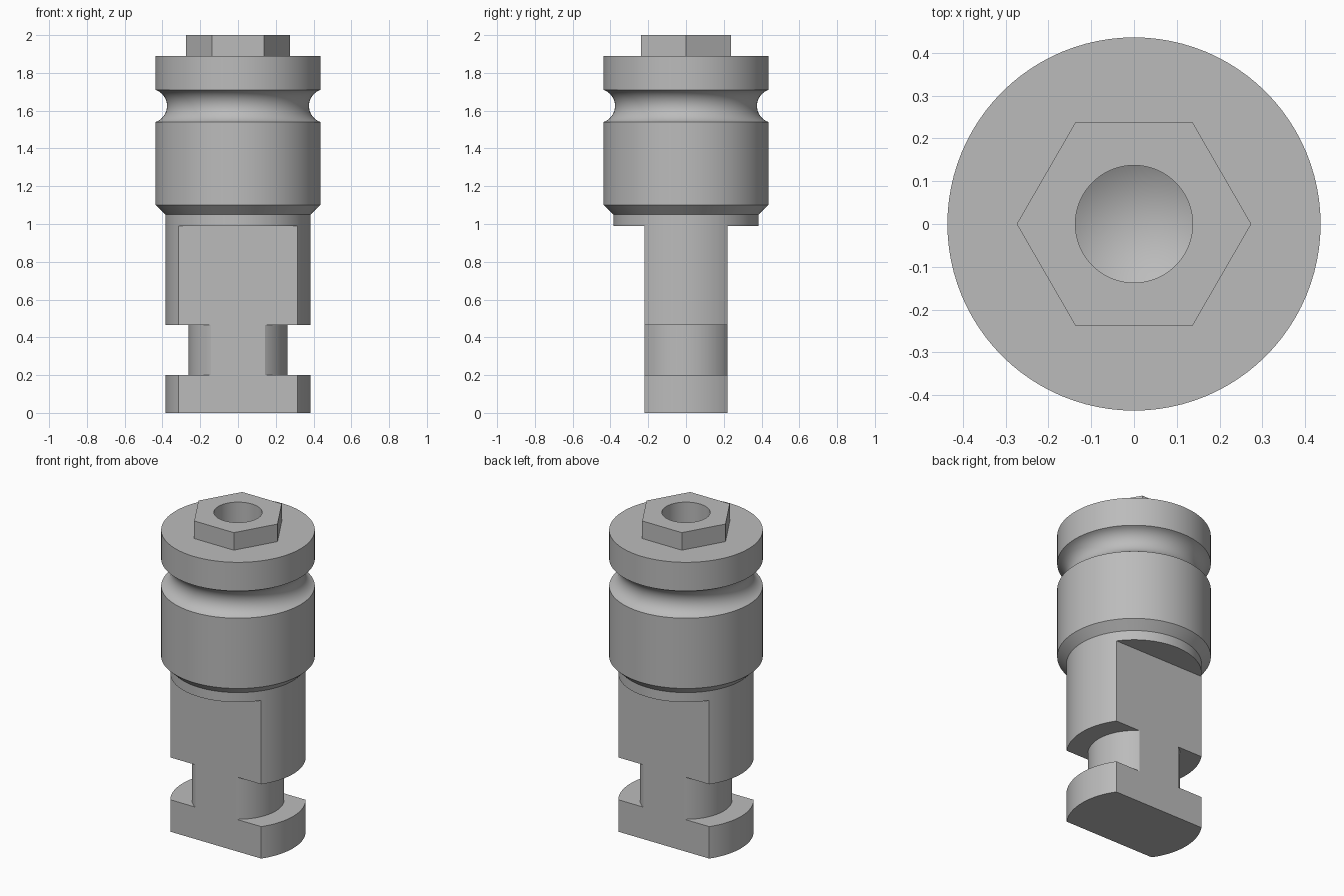
import bpy, bmesh, math
from mathutils import Vector

cube = bpy.data.objects.get("Cube")
if cube:
    bpy.data.objects.remove(cube, do_unlink=True)

SEGMENTS = 96
HOLE_R = 0.137       # drilled hole radius
FLAT_Y = 0.22        # half thickness between the shank flats
SHOULDER_Z = 0.99    # where the flats end
HEAD_Z = 1.89        # top of the round head
EPS = 1e-4

steel = bpy.data.materials.new("grey steel")
steel.use_nodes = True
colour = (0.5, 0.5, 0.5, 1)
steel.diffuse_color = colour
steel.node_tree.nodes["Principled BSDF"].inputs["Base Color"].default_value = colour


def finish(name, bm):
    """Turn a bmesh into a smooth-shaded object with sharp corners."""
    bmesh.ops.recalc_face_normals(bm, faces=bm.faces)
    mesh = bpy.data.meshes.new(name)
    bm.to_mesh(mesh)
    bm.free()
    mesh.materials.append(steel)
    obj = bpy.data.objects.new(name, mesh)
    bpy.context.collection.objects.link(obj)
    bpy.ops.object.select_all(action='DESELECT')
    obj.select_set(True)
    bpy.context.view_layer.objects.active = obj
    bpy.ops.object.shade_smooth_by_angle(angle=math.radians(25))
    return obj


def lathe(profile):
    """Revolve (radius, height) points around z."""
    bm = bmesh.new()
    verts = [bm.verts.new((r, 0, z)) for r, z in profile]
    edges = [bm.edges.new(pair) for pair in zip(verts, verts[1:])]
    bmesh.ops.spin(bm, geom=verts + edges, cent=(0, 0, 0), axis=(0, 0, 1),
                   angle=math.tau, steps=SEGMENTS, use_duplicate=False)
    bmesh.ops.remove_doubles(bm, verts=bm.verts, dist=EPS)
    return bm


# Round groove section, an arc hollowed into the head
half_h, depth = 0.085, 0.06
arc_r = (half_h ** 2 + depth ** 2) / (2 * depth)
sweep = math.asin(half_h / arc_r)
groove = []
for i in range(17):
    a = sweep * (i / 8 - 1)
    groove.append((0.436 - depth + arc_r * (1 - math.cos(a)),
                   1.625 + arc_r * math.sin(a)))

# Turned body: foot, neck, shank, chamfer, grooved head, drilled hole
profile = [(0, 0), (0.384, 0), (0.384, 0.2), (0.262, 0.2), (0.262, 0.465),
           (0.384, 0.465), (0.384, SHOULDER_Z), (0.384, 1.05), (0.436, 1.1)]
profile += groove
profile += [(0.436, HEAD_Z), (HOLE_R, HEAD_Z), (HOLE_R, 1.5), (0, 1.42)]
bm = lathe(profile)

# Mill the two flats on the lower part
for side in (-1, 1):
    low = [f for f in bm.faces
           if all(v.co.z < SHOULDER_Z + EPS for v in f.verts)]
    geom = set(low)
    for f in low:
        geom.update(f.verts)
        geom.update(f.edges)
    bmesh.ops.bisect_plane(bm, geom=list(geom), dist=1e-6,
                           plane_co=(0, side * FLAT_Y, 0), plane_no=(0, 1, 0))
waste = []
for f in bm.faces:
    c = f.calc_center_median()
    if c.z < SHOULDER_Z - EPS and abs(c.y) > FLAT_Y + 1e-6:
        waste.append(f)
bmesh.ops.delete(bm, geom=waste, context='FACES')

# Close the shoulders above the flats, then the flats themselves
for side in (-1, 1):
    rim = [v for v in bm.verts if v.is_boundary
           and abs(v.co.z - SHOULDER_Z) < EPS and v.co.y * side > 0]
    bm.faces.new(sorted(rim, key=lambda v: v.co.x))
bmesh.ops.holes_fill(bm, edges=[e for e in bm.edges if e.is_boundary], sides=0)
finish("turned_body", bm)


# Hexagonal boss around the hole
def ring(bm, radius, count, z):
    verts = [bm.verts.new((radius * math.cos(math.tau * i / count),
                           radius * math.sin(math.tau * i / count), z))
             for i in range(count)]
    return [bm.edges.new((verts[i - 1], verts[i])) for i in range(count)]


bm = bmesh.new()
top = ring(bm, 0.274, 6, 2.0) + ring(bm, HOLE_R, SEGMENTS, 2.0)
walls = bmesh.ops.extrude_edge_only(bm, edges=top)["geom"]
bmesh.ops.translate(bm, vec=Vector((0, 0, HEAD_Z - 2.0)),
                    verts=[g for g in walls if isinstance(g, bmesh.types.BMVert)])
bmesh.ops.triangle_fill(bm, edges=top, use_beauty=True, normal=(0, 0, 1))
finish("hex_boss", bm)
